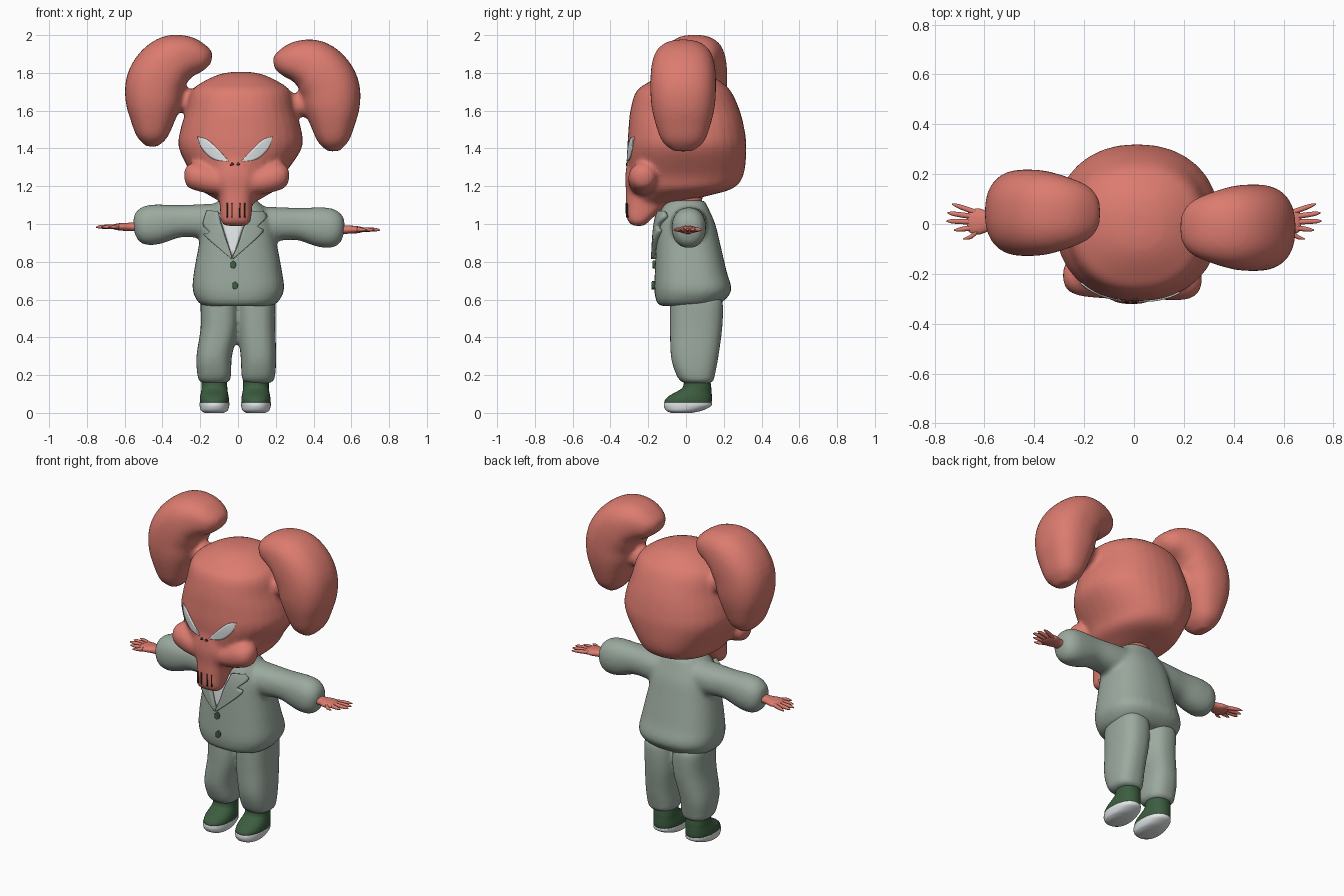
import bpy, bmesh, math
from mathutils import Vector

cube = bpy.data.objects.get("Cube")
if cube:
    bpy.data.objects.remove(cube)


def material(name, rgb):
    m = bpy.data.materials.new(name)
    m.use_nodes = True
    m.diffuse_color = (*rgb, 1)
    m.node_tree.nodes["Principled BSDF"].inputs["Base Color"].default_value = (*rgb, 1)
    return m


SKIN = material("salmon skin", (0.72, 0.2, 0.16))
SUIT = material("grey green cloth", (0.33, 0.4, 0.345))
BOOT = material("dark green leather", (0.045, 0.11, 0.05))
WHITE = material("off white", (0.76, 0.8, 0.8))
DARK = material("dark marks", (0.05, 0.025, 0.02))


def spline(rows, steps):
    """Smooth curve through rows of any dimension."""
    p = [Vector(r) for r in rows]
    p = [2 * p[0] - p[1]] + p + [2 * p[-1] - p[-2]]
    out = []
    for a, b, c, d in zip(p, p[1:], p[2:], p[3:]):
        for i in range(steps):
            t = i / steps
            out.append(0.5 * (2 * b + (c - a) * t + (2 * a - 5 * b + 4 * c - d) * t * t
                              + (3 * b - a - 3 * c + d) * t ** 3))
    return out + [p[-2]]


def loft(bm, rows, upright=False, power=2.2, sides=32, steps=5):
    """Rows of x, y, z, in-plane radius, depth radius (along y)."""
    pts = spline(rows, steps)
    rings = []
    for i, p in enumerate(pts):
        v = Vector((0, 1, 0))
        t = pts[min(i + 1, len(pts) - 1)].copy() - pts[max(i - 1, 0)]
        u = Vector((1, 0, 0)) if upright else Vector(t[:3]).cross(v).normalized()
        ring = []
        for k in range(sides):
            a = math.tau * k / sides
            c, s = math.cos(a), math.sin(a)
            c = math.copysign(abs(c) ** (2 / power), c)
            s = math.copysign(abs(s) ** (2 / power), s)
            ring.append(bm.verts.new(Vector(p[:3]) + u * c * max(p[3], 0.003) + v * s * max(p[4], 0.003)))
        rings.append(ring)
    for r, q in zip(rings, rings[1:]):
        for k in range(sides):
            n = (k + 1) % sides
            bm.faces.new((r[k], r[n], q[n], q[k]))
    bm.faces.new(rings[0])
    bm.faces.new(rings[-1])


def stack(bm, rows, **kw):
    """Level rings: z, centre x, front y, back y, half width."""
    loft(bm, [(x, (f + b) / 2, z, w, (b - f) / 2) for z, x, f, b, w in rows], upright=True, **kw)


def finish(name, bm, mat, voxel=0.0, smooth=8):
    bmesh.ops.recalc_face_normals(bm, faces=bm.faces)
    me = bpy.data.meshes.new(name)
    bm.to_mesh(me)
    bm.free()
    me.polygons.foreach_set("use_smooth", [True] * len(me.polygons))
    me.materials.append(mat)
    ob = bpy.data.objects.new(name, me)
    bpy.context.collection.objects.link(ob)
    if voxel:
        r = ob.modifiers.new("fuse", 'REMESH')
        r.mode, r.voxel_size, r.use_smooth_shade = 'VOXEL', voxel, True
        s = ob.modifiers.new("soften", 'SMOOTH')
        s.factor, s.iterations = 0.5, smooth
    return ob


def plate(name, edge_a, edge_b, target, mat, thick=0.008, n=6):
    """Sheet between two x, z edges, laid on the front of the target."""
    bm = bmesh.new()
    a, b = spline(edge_a, 6), spline(edge_b, 6)
    grid = [[bm.verts.new((*(p.lerp(q, j / n)),)[:1] + (-0.6,) + (p.lerp(q, j / n)[1],))
             for j in range(n + 1)] for p, q in zip(a, b)]
    for r, q in zip(grid, grid[1:]):
        for j in range(n):
            bm.faces.new((r[j], r[j + 1], q[j + 1], q[j]))
    ob = finish(name, bm, mat)
    w = ob.modifiers.new("lay", 'SHRINKWRAP')
    w.target, w.wrap_method, w.wrap_mode = target, 'PROJECT', 'ABOVE_SURFACE'
    w.use_project_y, w.offset = True, thick * 0.3
    s = ob.modifiers.new("thickness", 'SOLIDIFY')
    s.thickness, s.offset = thick, 0
    return ob


# Head with muzzle, cheeks and ears fused together
bm = bmesh.new()
stack(bm, [(1.11, 0, -.26, -.06, .08), (1.15, 0, -.27, .12, .15), (1.19, 0, -.28, .25, .21),
           (1.26, 0, -.3, .305, .245), (1.4, .012, -.31, .32, .325), (1.5, .015, -.305, .31, .32),
           (1.6, .015, -.295, .285, .29), (1.7, .015, -.265, .24, .265), (1.75, .015, -.2, .19, .205),
           (1.79, .015, -.12, .12, .12), (1.805, .015, -.05, .05, .05)])
stack(bm, [(.99, -.012, -.28, -.22, .06), (1.02, -.012, -.31, -.19, .08), (1.1, -.01, -.318, -.1, .086),
           (1.17, -.01, -.318, 0, .1), (1.25, -.01, -.322, 0, .13), (1.34, -.01, -.31, 0, .1)], power=2.8)
loft(bm, [(-.285, -.205, 1.255, .025, .025), (-.265, -.208, 1.255, .06, .06), (-.21, -.215, 1.25, .075, .075),
          (-.1, -.23, 1.225, .07, .07), (.1, -.235, 1.225, .07, .07), (.2, -.23, 1.25, .075, .075),
          (.25, -.225, 1.255, .06, .06), (.272, -.222, 1.255, .025, .025)], power=2)
for side, dx, dy, dz in ((-1, 0, .045, 0), (1, .05, -.015, -.025)):
    ear = [(.14, 1.87, .03, .05), (.18, 1.878, .07, .105), (.27, 1.882, .118, .145),
           (.36, 1.85, .148, .168), (.43, 1.76, .158, .174), (.447, 1.65, .15, .168),
           (.452, 1.55, .118, .145), (.455, 1.46, .08, .11), (.457, 1.41, .03, .05)]
    loft(bm, [(side * (x + dx), dy, z + dz, r, d) for x, z, r, d in ear], power=2.4)
    loft(bm, [(side * (x + dx), dy, 1.655 + dz, r, r + .01) for x, r in ((.16, .07), (.28, .06), (.38, .08))])
head = finish("head", bm, SKIN, 0.013)

bm = bmesh.new()
stack(bm, [(1.03, 0, -.07, .08, .075), (1.2, 0, -.08, .09, .08)])
finish("neck", bm, SKIN)

# Jacket: body and sleeves
bm = bmesh.new()
stack(bm, [(.565, 0, -.13, .13, .17), (.585, 0, -.155, .19, .21), (.65, .002, -.168, .24, .242),
           (.75, 0, -.165, .215, .233), (.9, 0, -.158, .18, .205), (1.0, 0, -.15, .155, .185),
           (1.07, 0, -.135, .125, .15), (1.125, 0, -.1, .1, .105)], power=2.5)
for side, dx, dz in ((-1, -.01, .01), (1, 0, -.005)):
    arm = [(.08, 1.0, .1, .1), (.2, 1.005, .09, .095), (.32, 1.005, .086, .085), (.43, .99, .105, .09),
           (.5, .98, .103, .088), (.545, .975, .075, .065), (.562, .973, .03, .03)]
    loft(bm, [(side * (x + dx), .015, z + dz, r, d) for x, z, r, d in arm])
jacket = finish("jacket", bm, SUIT, 0.013)

# Shirt front, lapels and buttons
plate("shirt", [(-.1, 1.05), (-.03, .83)], [(.05, 1.05), (-.025, .83)], jacket, WHITE)
plate("right_lapel", [(-.16, 1.06), (-.175, 1.0), (-.14, .955), (-.165, .94), (-.1, .875), (-.035, .815)],
      [(-.1, 1.06), (-.09, 1.01), (-.075, .965), (-.065, .93), (-.045, .87), (-.03, .82)], jacket, SUIT, .03)
plate("left_lapel", [(.12, 1.06), (.14, 1.03), (.1, .985), (.125, .96), (.06, .89), (-.025, .815)],
      [(.06, 1.06), (.045, 1.02), (.025, .97), (.015, .94), (0, .89), (-.03, .82)], jacket, SUIT, .03)
for i, (x, z) in enumerate(((-.025, .785), (-.015, .675))):
    plate(f"button_{i + 1}", [(x, z + .022), (x - .013, z + .01), (x - .012, z - .012), (x, z - .022)],
          [(x, z + .022), (x + .013, z + .01), (x + .012, z - .012), (x, z - .022)], jacket, BOOT, .018)

# Hands with spread fingers
for side, label, z, dx in ((-1, "right", .985, 0), (1, "left", .97, 0)):
    bm = bmesh.new()
    loft(bm, [(side * x, .01, z, r, d) for x, r, d in
              ((.52, .025, .035), (.57, .022, .035), (.62, .02, .052), (.655, .014, .046), (.67, .006, .03))])
    for x, y, base in ((.73, .08, .045), (.748, .045, .028), (.752, .012, .008), (.722, -.025, -.012), (.685, -.06, -.03)):
        loft(bm, [(side * .63, base, z, .013, .012), (side * (x - .03), base + (y - base) * .7, z, .01, .01),
                  (side * x, y, z - .002, .003, .003)], power=2, sides=10)
    finish(f"{label}_hand", bm, SKIN)

# Trousers
bm = bmesh.new()
for side, dx in ((-1, .018), (1, 0)):
    leg = [(.62, .1, -.08, .17, .09), (.58, .098, -.085, .195, .1), (.45, .098, -.085, .192, .1),
           (.3, .108 + dx, -.08, .172, .094), (.21, .108 + dx, -.055, .155, .09),
           (.17, .107 + dx, -.03, .145, .08), (.155, .107 + dx, 0, .12, .05)]
    stack(bm, [(z, side * x, f, b, w) for z, x, f, b, w in leg], power=2.5)
finish("trousers", bm, SUIT, 0.011, 5)

# Boots and soles
for label, x in (("right", -.125), ("left", .095)):
    bm = bmesh.new()
    stack(bm, [(.04, x, -.11, .13, .072), (.065, x, -.113, .137, .077), (.09, x, -.09, .137, .075),
               (.115, x, -.045, .135, .07), (.14, x, -.015, .133, .068), (.2, x, -.01, .125, .068)])
    finish(f"{label}_boot", bm, BOOT)
    bm = bmesh.new()
    stack(bm, [(0, x, -.08, .03, .05), (.012, x, -.105, .085, .07), (.035, x, -.117, .132, .078),
               (.055, x, -.116, .138, .079)])
    finish(f"{label}_sole", bm, WHITE)

# Eyes, nostrils and mouth creases
for side, label, dx in ((-1, "right", -.02), (1, "left", -.01)):
    plate(f"{label}_eye", [(side * x + dx, z) for x, z in ((.19, 1.462), (.14, 1.445), (.08, 1.39), (.03, 1.335))],
          [(side * x + dx, z) for x, z in ((.19, 1.455), (.165, 1.395), (.11, 1.345), (.03, 1.33))], head, WHITE)
    x = -.015 + side * .016
    plate(f"{label}_nostril", [(x - .01, 1.312), (x, 1.326), (x + .01, 1.318)],
          [(x - .01, 1.308), (x, 1.31), (x + .01, 1.314)], head, DARK, .006, 2)
for i, x in enumerate((-.055, -.03, .01, .035)):
    plate(f"mouth_crease_{i + 1}", [(x - .003, 1.11), (x - .004, 1.035)],
          [(x + .002, 1.11), (x + .002, 1.035)], head, DARK, .006, 2)
